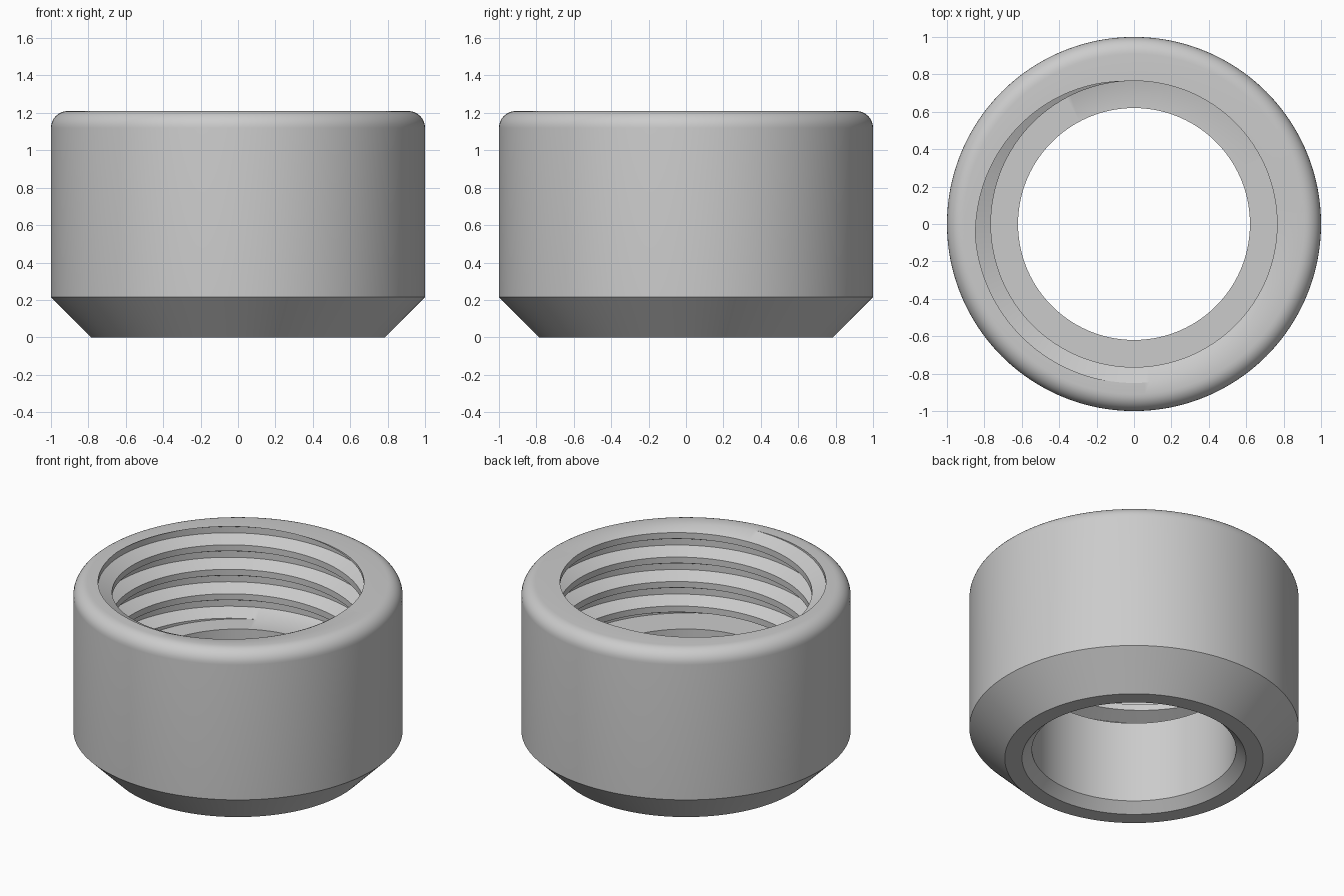
import bpy, bmesh
from math import sin, cos, pi, radians, floor

cube = bpy.data.objects.get("Cube")
if cube:
    bpy.data.objects.remove(cube)

HEIGHT, LEDGE = 1.21, 0.605      # top rim and inner ledge heights
MINOR, MAJOR = 0.765, 0.85       # thread radii
PITCH, START = 0.164, radians(95)
SEGMENTS = 192
FILLET = 0.09


def thread_radius(u):
    """Trapezoid thread: flank out, root, flank in, crest, a quarter each."""
    t = (u - floor(u)) * 4
    depth = min(t, 1, max(3 - t, 0))
    return MINOR + (MAJOR - MINOR) * depth


def thread_points(angle):
    """Thread section at one angle, clamped between rim and ledge."""
    lead = (angle - START) / (2 * pi)
    points = []
    for k in range(-2, 20):
        z = HEIGHT - PITCH * (k / 4 - lead)
        z = max(LEDGE, min(HEIGHT, z))
        points.append((thread_radius(lead + (HEIGHT - z) / PITCH + 1e-9), z))
    return points


# Outer wall, from the bottom bore chamfer up to the rounded rim
outer = [(0.62, 0.06), (0.68, 0), (0.785, 0), (1, 0.215)]
for i in range(9):
    a = i / 8 * pi / 2
    outer.append((1 - FILLET + FILLET * cos(a), HEIGHT - FILLET + FILLET * sin(a)))

# Sweep the section around the axis
bm = bmesh.new()
columns = []
for s in range(SEGMENTS + 1):
    angle = 2 * pi * s / SEGMENTS
    section = outer + thread_points(angle) + [(0.62, LEDGE)]
    columns.append([bm.verts.new((r * cos(angle), r * sin(angle), z)) for r, z in section])
for a, b in zip(columns, columns[1:]):
    for i in range(len(a)):
        j = (i + 1) % len(a)
        bm.faces.new((a[i], b[i], b[j], a[j]))
bmesh.ops.remove_doubles(bm, verts=bm.verts[:], dist=0.0002)
bmesh.ops.dissolve_degenerate(bm, edges=bm.edges[:], dist=0.0002)
bmesh.ops.recalc_face_normals(bm, faces=bm.faces[:])

mesh = bpy.data.meshes.new("threaded_collar")
bm.to_mesh(mesh)
bm.free()
collar = bpy.data.objects.new("threaded_collar", mesh)
bpy.context.collection.objects.link(collar)

# Plain grey metal
grey = bpy.data.materials.new("light_grey")
grey.use_nodes = True
colour = (0.6, 0.6, 0.6, 1)
grey.diffuse_color = colour
grey.node_tree.nodes["Principled BSDF"].inputs["Base Color"].default_value = colour
mesh.materials.append(grey)

bpy.ops.object.select_all(action="DESELECT")
collar.select_set(True)
bpy.context.view_layer.objects.active = collar
bpy.ops.object.shade_smooth_by_angle(angle=radians(30))
